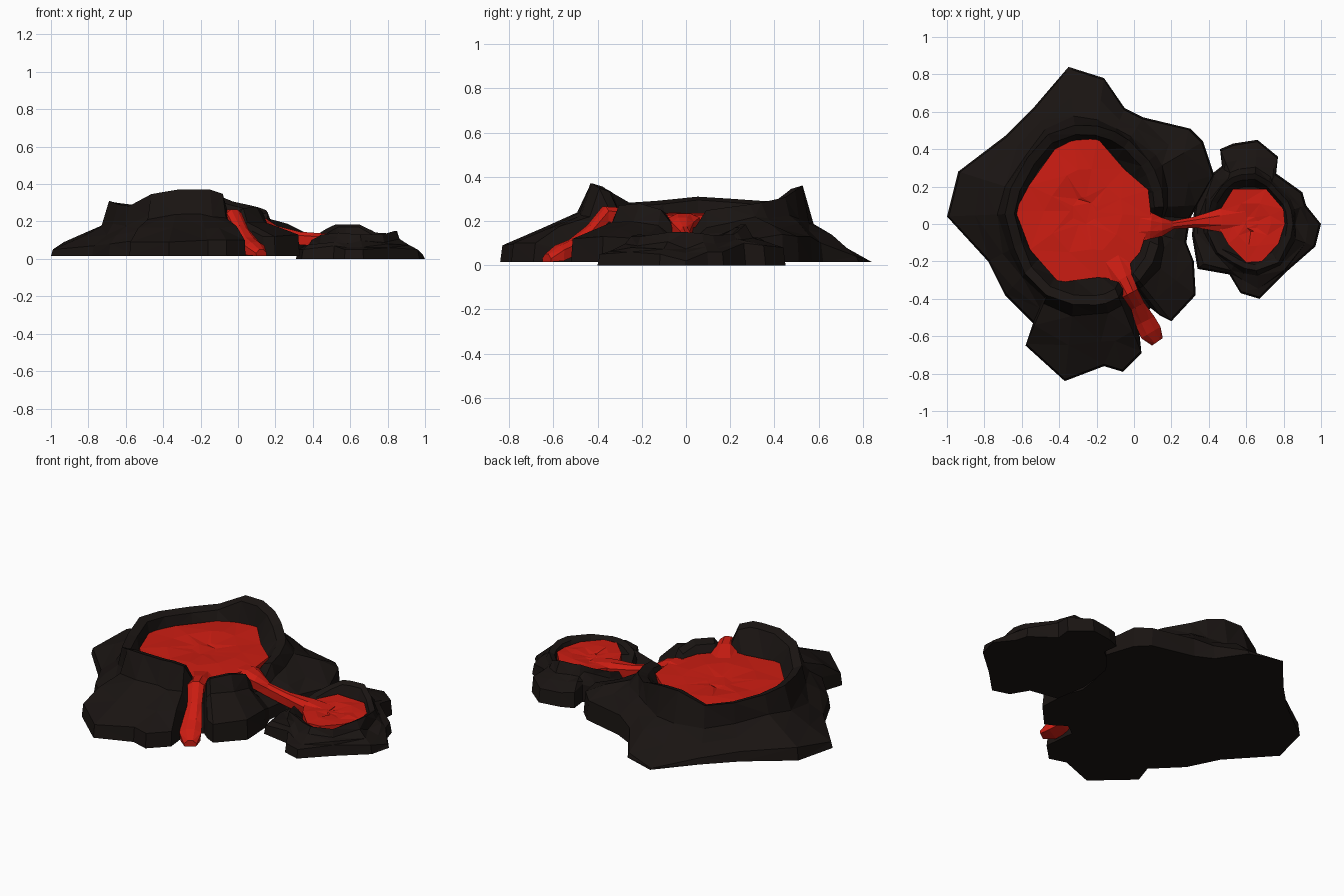
import bpy, bmesh, math, random

if "Cube" in bpy.data.objects:
    bpy.data.objects.remove(bpy.data.objects["Cube"])
random.seed(4)


def material(name, color):
    m = bpy.data.materials.new(name)
    m.diffuse_color = color
    m.use_nodes = True
    m.node_tree.nodes["Principled BSDF"].inputs["Base Color"].default_value = m.diffuse_color
    return m


ROCK = material("dark_rock", (0.010, 0.007, 0.006, 1))
LAVA = material("red_lava", (0.60, 0.012, 0.006, 1))


def loft(name, rows, mat, cap=True):
    """Skin closed rows of points into one flat-shaded object."""
    bm = bmesh.new()
    vs = [[bm.verts.new(p) for p in r] for r in rows]
    n = len(rows[0])
    for a, b in zip(vs, vs[1:]):
        for i in range(n):
            j = (i + 1) % n
            bm.faces.new((a[i], a[j], b[j], b[i]))
    if cap:
        bm.faces.new(vs[0][::-1])
        bm.faces.new(vs[-1])
    bmesh.ops.triangulate(bm, faces=bm.faces[:])
    bmesh.ops.recalc_face_normals(bm, faces=bm.faces[:])
    me = bpy.data.meshes.new(name)
    bm.to_mesh(me)
    bm.free()
    me.materials.append(mat)
    ob = bpy.data.objects.new(name, me)
    bpy.context.collection.objects.link(ob)
    return ob


def sample(table, ang):
    """Interpolate (angle, values...) rows around the circle."""
    t = [(table[-1][0] - 360,) + table[-1][1:]] + table + [(table[0][0] + 360,) + table[0][1:]]
    for a, b in zip(t, t[1:]):
        if a[0] <= ang <= b[0]:
            f = (ang - a[0]) / (b[0] - a[0])
            return [p + (q - p) * f for p, q in zip(a[1:], b[1:])]


def crater(name, c, outline, rim, pool, base, level, rim_w):
    """Rock ring: base outline, low edge, steep shoulder, rim, inner wall."""
    rows = [[] for _ in range(7)]
    pts = sorted((math.degrees(math.atan2(y - c[1], x - c[0])), x, y, z) for x, y, z in outline)
    for ang, x, y, ez in pts:
        ro = math.hypot(x - c[0], y - c[1])
        rr, rz = sample(rim, ang)
        pr = sample(pool, ang)[0]
        j = lambda s: random.uniform(-s, s)
        prof = [(ro, base), (ro - 0.01, ez),
                (rr + (ro - rr) * 0.55 + j(0.02), ez + (rz - ez) * 0.27 + j(0.012)),
                (rr + (ro - rr) * 0.14 + j(0.01), ez + (rz - ez) * 0.5 + j(0.012)),
                (rr, rz),
                (max(rr - rim_w, pr + 0.01), rz - 0.015),
                (pr, min(level, rz) - 0.04)]
        ca, sa = math.cos(math.radians(ang)), math.sin(math.radians(ang))
        for row, (r, z) in zip(rows, prof):
            row.append((c[0] + r * ca, c[1] + r * sa, z))
    return loft(name, rows, ROCK)


def lava_pool(name, c, pool, level):
    """Shallow uneven disc filling a crater."""
    rows = []
    for f, dz in ((1.04, -0.05), (1.04, 0), (0.6, 0.004), (0.2, -0.006)):
        rows.append([(c[0] + r * f * math.cos(math.radians(a)), c[1] + r * f * math.sin(math.radians(a)),
                      level + dz + random.uniform(-0.005, 0.005)) for a, r in pool])
    return loft(name, rows, LAVA)


def stream(name, path):
    """Lava flow: (x, y, top z, half width) stations with an arched section."""
    rows = []
    for i, (x, y, z, w) in enumerate(path):
        a, b = path[max(i - 1, 0)], path[min(i + 1, len(path) - 1)]
        d = math.hypot(b[0] - a[0], b[1] - a[1])
        nx, ny = -(b[1] - a[1]) / d, (b[0] - a[0]) / d
        rows.append([(x + nx * w * s, y + ny * w * s, max(0.015, z - h))
                     for s, h in ((-0.9, 0.07), (-1, 0.02), (-0.4, 0), (0.4, 0), (1, 0.02), (0.9, 0.07))])
    return loft(name, rows, LAVA)


# Large crater: outline (x, y, edge height), rim (angle, radius, height), pool (angle, radius)
BIG = (-0.27, 0.07)
big_outline = [
    (-1, .04, .05), (-.94, .28, .09), (-.69, .47, .07), (-.53, .63, .05), (-.35, .84, .02),
    (-.16, .78, .04), (-.05, .62, .1), (.05, .57, .13), (.30, .51, .13), (.37, .44, .14),
    (.43, .26, .11), (.34, .1, .1), (.30, .03, .08), (.28, -.1, .08), (.32, -.2, .12),
    (.33, -.38, .13), (.2, -.52, .12), (.14, -.49, .12), (.09, -.45, .05), (.02, -.5, .05),
    (.04, -.69, .1), (-.06, -.79, .1), (-.16, -.76, .1), (-.37, -.84, .09), (-.58, -.65, .09),
    (-.54, -.53, .1), (-.69, -.38, .08), (-.78, -.2, .07)]
big_rim = [(-175, .42, .31), (-150, .42, .29), (-128, .47, .28), (-108, .50, .37), (-70, .51, .37),
           (-64, .48, .31), (-62, .46, .2), (-55.5, .46, .2), (-53, .48, .27), (-35, .46, .28),
           (-24, .44, .25), (-17, .42, .17), (-4, .42, .17), (3, .43, .25), (35, .44, .28),
           (60, .45, .31), (75, .46, .36), (97, .46, .36), (115, .45, .29), (150, .39, .29), (172, .42, .31)]
big_pool = [(-144, .34), (-109, .39), (-78, .35), (-64, .39), (-36, .36), (-5, .35), (18, .35),
            (46, .30), (79, .38), (98, .37), (115, .35), (155, .31), (180, .35)]
crater("large_crater", BIG, big_outline, big_rim, big_pool, 0.015, 0.23, 0.05)
lava_pool("large_lava_pool", BIG, big_pool, 0.23)

# Small crater
SMALL = (0.63, 0.0)
small_outline = [
    (1, 0, .02), (.92, .1, .06), (.9, .17, .06), (.76, .27, .1), (.77, .36, .09), (.66, .45, .08),
    (.53, .43, .08), (.46, .4, .09), (.47, .31, .1), (.42, .27, .08), (.34, .17, .06), (.32, .06, .05),
    (.31, -.06, .05), (.34, -.24, .05), (.51, -.27, .07), (.57, -.37, .05), (.67, -.4, .05),
    (.81, -.26, .06), (.97, -.12, .05)]
small_rim = [(-168, .24, .10), (-140, .24, .13), (-114, .23, .14), (-84, .25, .13), (-55, .25, .13),
             (-19, .22, .15), (10, .22, .15), (40, .23, .13), (64, .24, .14), (86, .27, .185),
             (113, .27, .185), (140, .25, .14), (168, .24, .10)]
small_pool = [(-140, .16), (-98, .2), (-75, .2), (-36, .17), (0, .17), (25, .18), (68, .195),
              (118, .205), (158, .18), (180, .18)]
crater("small_crater", SMALL, small_outline, small_rim, small_pool, 0.0, 0.12, 0.03)
lava_pool("small_lava_pool", SMALL, small_pool, 0.12)

# Lava flows: between the craters, and down the front slope
stream("connecting_lava_flow", [(-.05, 0, .225, .12), (.09, -.01, .235, .07), (.15, -.015, .215, .05),
                                (.21, -.005, .175, .022), (.33, .01, .145, .03), (.47, .02, .135, .065),
                                (.60, .03, .115, .09)])
stream("front_lava_flow", [(-.12, -.18, .23, .10), (-.06, -.29, .26, .055), (-.02, -.37, .265, .045),
                           (.02, -.44, .18, .04), (.06, -.52, .115, .055), (.09, -.58, .09, .06),
                           (.125, -.63, .05, .035)])
